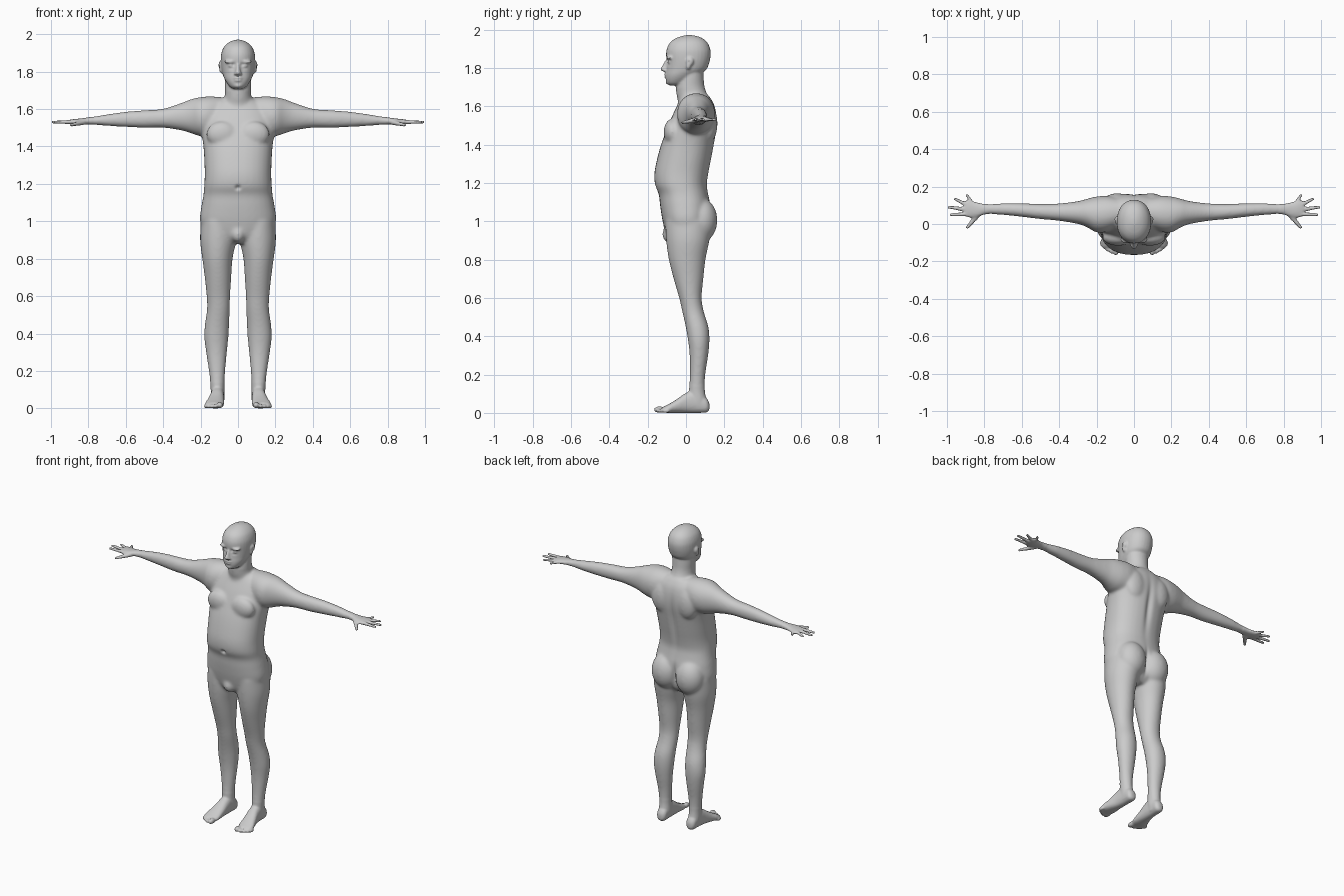
import bpy, math
from mathutils import Vector

skin = bpy.data.materials.new("neutral_grey")
skin.diffuse_color = (0.6, 0.6, 0.6, 1)
verts, faces = [], []


def spline(rows, steps):
    """Catmull-Rom through rows of section numbers."""
    out = []
    for i in range(len(rows) - 1):
        a, b = rows[max(i - 1, 0)], rows[i]
        c, d = rows[i + 1], rows[min(i + 2, len(rows) - 1)]
        for s in range(steps):
            t = s / steps
            out.append([0.5 * (2 * q + (r - p) * t + (2 * p - 5 * q + 4 * r - w) * t * t
                               + (3 * q - p - 3 * r + w) * t ** 3)
                        for p, q, r, w in zip(a, b, c, d)])
    return out + [rows[-1]]


def skin_rings(rings, flip):
    """Closed surface over a list of equal rings of points."""
    base, n = len(verts), len(rings[0])
    new = [tuple(range(n))[::-1], tuple(range((len(rings) - 1) * n, len(rings) * n))]
    for i in range(len(rings) - 1):
        for j in range(n):
            k = (j + 1) % n
            new.append((i * n + j, i * n + k, i * n + n + k, i * n + n + j))
    for ring in rings:
        verts.extend(ring)
    for f in new:
        faces.append([base + i for i in (f[::-1] if flip else f)])


def loft(rows, axis, side=1, power=2.0, n=32, steps=4):
    """Rows: position along axis, then low/high of the two other directions."""
    rings = []
    for k, a0, a1, b0, b1 in spline(rows, steps):
        ring = []
        for j in range(n):
            c, s = math.cos(2 * math.pi * j / n), math.sin(2 * math.pi * j / n)
            a = (a0 + a1) / 2 + (a1 - a0) / 2 * math.copysign(abs(c) ** (2 / power), c)
            b = (b0 + b1) / 2 + (b1 - b0) / 2 * math.copysign(abs(s) ** (2 / power), s)
            x, y, z = {'X': (k, a, b), 'Y': (a, k, b), 'Z': (a, b, k)}[axis]
            ring.append((side * x, y, z))
        rings.append(ring)
    sign = side * (-1 if axis == 'Y' else 1) * (1 if rows[-1][0] > rows[0][0] else -1)
    skin_rings(rings, sign < 0)


def blob(pos, radii, side=1, n=16, m=10):
    rings = []
    for i in range(m + 1):
        t = math.pi * (0.03 + 0.94 * i / m)
        r, h = math.sin(t), -math.cos(t)
        rings.append([(side * pos[0] + radii[0] * r * math.cos(2 * math.pi * j / n),
                       pos[1] + radii[1] * r * math.sin(2 * math.pi * j / n),
                       pos[2] + radii[2] * h) for j in range(n)])
    skin_rings(rings, False)


def finger(p0, p1, r0, r1, side):
    """Rounded tapered rod."""
    p0, p1 = Vector(p0), Vector(p1)
    for i in range(11):
        r = r0 + (r1 - r0) * i / 10
        blob(p0.lerp(p1, i / 10), (r, r, r * 0.9), side, 12, 8)


# torso: z, half width, front, back
torso = [(0.88, .10, -.07, .07), (0.92, .17, -.10, .105), (1.0, .203, -.122, .125),
         (1.08, .196, -.135, .128), (1.14, .185, -.142, .117), (1.19, .181, -.162, .11),
         (1.25, .178, -.165, .118), (1.32, .18, -.152, .132), (1.4, .185, -.13, .147),
         (1.48, .195, -.10, .16), (1.55, .19, -.072, .16), (1.61, .16, -.042, .147),
         (1.655, .09, -.02, .12)]
loft([(z, -w, w, f, b) for z, w, f, b in torso], 'Z', power=2.3)

# neck
neck = [(1.56, .10, -.05, .13), (1.62, .086, -.042, .128), (1.66, .073, -.05, .112),
        (1.70, .069, -.052, .097), (1.75, .07, -.04, .092), (1.80, .07, -.03, .09)]
loft([(z, -w, w, f, b) for z, w, f, b in neck], 'Z')

# head, from under the chin to the crown
head = [(1.708, .022, -.083, -.03), (1.718, .042, -.098, 0), (1.74, .06, -.105, .03),
        (1.765, .074, -.106, .065), (1.79, .083, -.103, .105), (1.83, .09, -.101, .122),
        (1.87, .092, -.104, .129), (1.90, .089, -.10, .126), (1.93, .077, -.085, .113),
        (1.952, .056, -.058, .09), (1.965, .032, -.025, .06), (1.971, .01, .0, .03)]
loft([(z, -w, w, f, b) for z, w, f, b in head], 'Z', power=2.15)

# nose, lips, chin and groin
loft([(1.84, -.009, .009, -.108, -.08), (1.815, -.011, .011, -.122, -.08),
      (1.795, -.016, .016, -.135, -.08), (1.783, -.016, .016, -.125, -.08)], 'Z')
blob((0, -.103, 1.766), (.024, .014, .006))
blob((0, -.101, 1.754), (.021, .014, .006))
blob((0, -.092, 1.727), (.024, .015, .014))
blob((0, -.088, .932), (.038, .036, .045))

# arm: x, front, back, bottom, top
arm = [(.06, 0, .13, 1.52, 1.66), (.14, -.04, .15, 1.46, 1.668), (.2, -.045, .147, 1.455, 1.664),
       (.25, -.018, .135, 1.47, 1.653), (.3, .0, .122, 1.485, 1.634), (.4, .017, .11, 1.5, 1.602),
       (.5, .026, .108, 1.5, 1.594), (.6, .038, .111, 1.504, 1.586), (.7, .048, .111, 1.51, 1.572),
       (.79, .052, .107, 1.517, 1.557), (.84, .036, .116, 1.517, 1.55),
       (.88, .034, .128, 1.517, 1.546), (.905, .043, .124, 1.52, 1.542)]
# leg: z, centre x, half width, front, back
leg = [(1.0, .108, .09, -.108, .13), (.9, .107, .096, -.104, .122), (.8, .11, .081, -.09, .102),
       (.7, .107, .071, -.065, .091), (.6, .105, .063, -.036, .082), (.53, .105, .061, -.02, .093),
       (.45, .112, .065, -.002, .117), (.38, .116, .065, .01, .123), (.3, .115, .056, .019, .116),
       (.2, .112, .044, .02, .101), (.12, .11, .037, .016, .098), (.06, .108, .037, .015, .108),
       (.02, .108, .03, .02, .108)]
# foot: y, inner x, outer x, bottom, top
foot = [(.122, .094, .122, .015, .05), (.105, .077, .139, .002, .08), (.05, .074, .144, 0, .12),
        (0, .074, .15, 0, .104), (-.05, .074, .164, 0, .07), (-.09, .075, .176, 0, .046),
        (-.122, .082, .17, .002, .03)]
fingers = [((.89, .052), (.979, .05), .0125), ((.895, .078), (.989, .09), .0125),
           ((.89, .1), (.955, .133), .012), ((.868, .115), (.893, .154), .011)]
toes = [(.097, -.138, .017, .03), (.121, -.136, .0115, .024), (.141, -.128, .011, .022),
        (.158, -.116, .0105, .021), (.172, -.102, .0105, .02)]

for s in (-1, 1):
    loft(arm, 'X', s, 2.1)
    loft([(z, c - w, c + w, f, b) for z, c, w, f, b in leg], 'Z', s)
    loft(foot, 'Y', s, 2.3)
    for (x0, y0), (x1, y1), r in fingers:
        finger((x0, y0, 1.531), (x1, y1, 1.53), r, r * .75, s)
    finger((.83, .055, 1.528), (.89, -.017, 1.515), .016, .0095, s)   # thumb
    for x, y, r, l in toes:
        blob((x, y, r), (r, l, r), s)
    blob((.085, -.072, 1.465), (.085, .045, .07), s)                  # chest muscle
    blob((.09, .12, 1.51), (.075, .045, .1), s)                       # shoulder blade
    blob((.088, .08, 1.005), (.094, .084, .115), s, 24, 16)           # buttock
    blob((.04, -.084, 1.853), (.034, .02, .009), s)                   # brow
    blob((.035, -.086, 1.832), (.016, .012, .01), s)                  # eye
    blob((.012, -.113, 1.789), (.009, .011, .008), s)                 # nostril
    blob((.094, .02, 1.833), (.011, .02, .022), s)                    # ear
    blob((.09, .012, 1.812), (.01, .013, .02), s)                     # ear lobe

mesh = bpy.data.meshes.new("body")
mesh.from_pydata(verts, [], faces)
body = bpy.data.objects.new("body", mesh)
bpy.context.collection.objects.link(body)


def bake():
    """Replace the mesh with its modified result."""
    dg = bpy.context.evaluated_depsgraph_get()
    new = bpy.data.meshes.new_from_object(body.evaluated_get(dg))
    body.modifiers.clear()
    body.data = new


# fuse all parts into one skin
fuse = body.modifiers.new("fuse", 'REMESH')
fuse.mode = 'VOXEL'
fuse.voxel_size = 0.0065
bake()

# blend broad areas strongly, keep face, hands and feet crisp
group = body.vertex_groups.new(name="broad")
group.add([v.index for v in body.data.vertices
           if .14 < v.co.z < 1.69 and abs(v.co.x) < .78], 1, 'REPLACE')
for name, count, vg in (("blend", 24, "broad"), ("soften", 2, "")):
    m = body.modifiers.new(name, 'SMOOTH')
    m.factor, m.iterations, m.vertex_group = 0.5, count, vg
bake()

# pressed-in details: centre, reach, push
dents = [((0, -.165, 1.18), (.013, .05, .012), (0, .014, 0)),        # navel
         ((0, .16, 1.36), (.02, .06, .16), (0, -.014, 0)),           # spine
         ((0, .17, 1.0), (.012, .08, .07), (0, -.02, 0)),            # cleft
         ((0, -.12, 1.76), (.022, .03, .003), (0, .006, 0))]         # mouth
for s in (-1, 1):
    dents += [((s * .022, -.1, 1.838), (.01, .03, .01), (0, .008, 0)),     # inner eye
              ((s * .036, -.1, 1.818), (.016, .03, .006), (0, .004, 0)),   # under eye
              ((s * .105, .014, 1.83), (.012, .008, .01), (-s * .006, 0, 0))]  # ear hollow
for v in body.data.vertices:
    x, y, z = v.co
    if abs(x) < .15 and z > .75:
        for c, r, push in dents:
            if abs(z - c[2]) < 3 * r[2]:
                d = ((x - c[0]) / r[0]) ** 2 + ((y - c[1]) / r[1]) ** 2 + ((z - c[2]) / r[2]) ** 2
                v.co += Vector(push) * math.exp(-d)

body.data.materials.clear()
body.data.materials.append(skin)
body.data.polygons.foreach_set("material_index", [0] * len(body.data.polygons))
body.data.polygons.foreach_set("use_smooth", [True] * len(body.data.polygons))
body.data.update()
